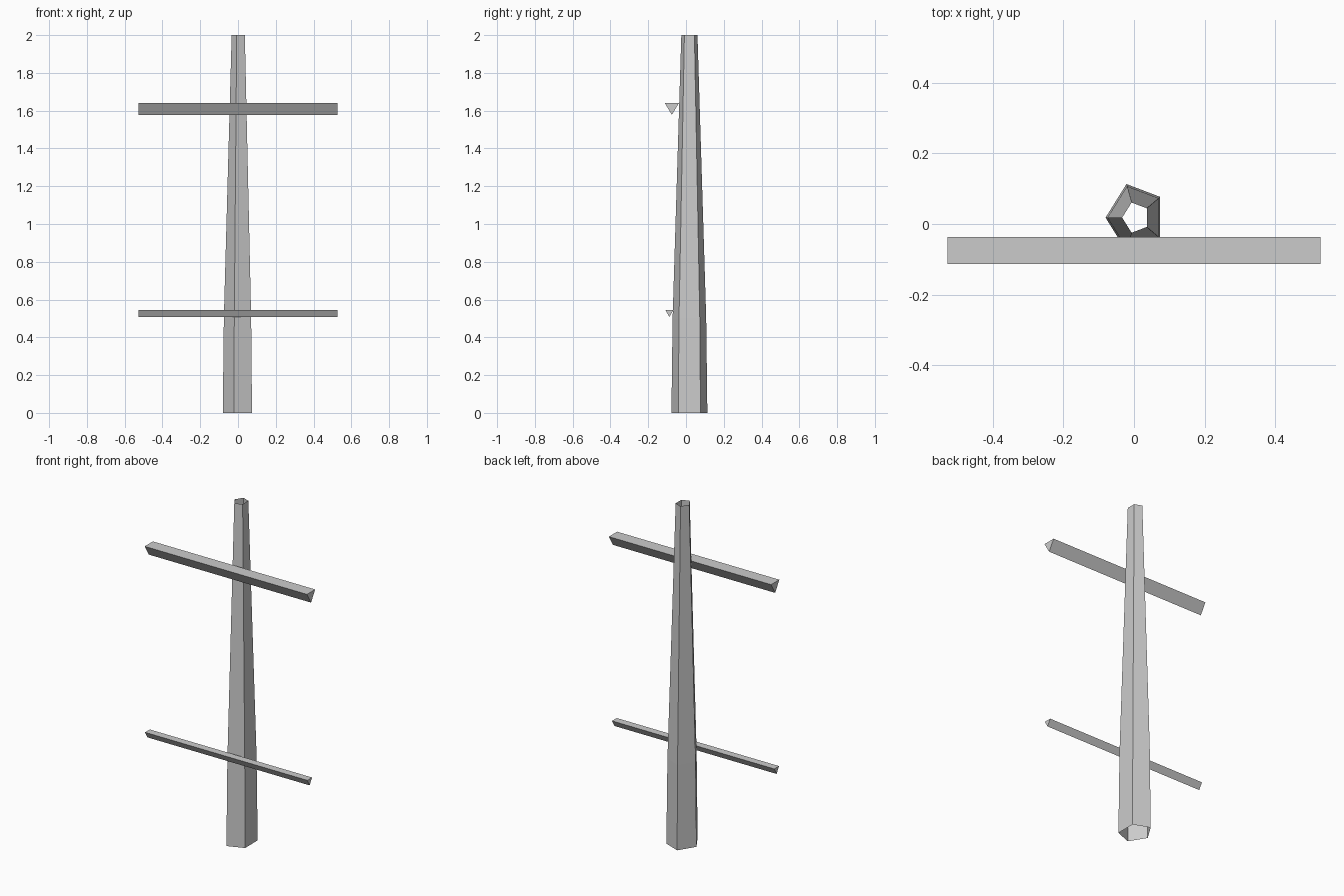
import bpy, bmesh
from math import cos, sin, radians

if "Cube" in bpy.data.objects:
    bpy.data.objects.remove(bpy.data.objects["Cube"])


def loft(name, rings, capped):
    """Join matching rings of points into a flat-shaded tube."""
    bm = bmesh.new()
    loops = [[bm.verts.new(p) for p in ring] for ring in rings]
    for a, b in zip(loops, loops[1:]):
        n = len(a)
        for i in range(n):
            j = (i + 1) % n
            bm.faces.new((a[i], a[j], b[j], b[i]))
    if capped:
        bm.faces.new(loops[0][::-1])
        bm.faces.new(loops[-1])
        bmesh.ops.recalc_face_normals(bm, faces=bm.faces)
    mesh = bpy.data.meshes.new(name)
    bm.to_mesh(mesh)
    bm.free()
    obj = bpy.data.objects.new(name, mesh)
    bpy.context.collection.objects.link(obj)
    return obj


# Tapered five-sided post, open at both ends
def post_ring(z, rx, ry):
    angles = [radians(36 + 72 * i) for i in range(5)]
    return [(0.005 + rx * cos(a), 0.018 + ry * sin(a), z) for a in angles]


levels = [(0, 1.0), (0.5, 0.935), (2.0, 0.45)]
loft("post", [post_ring(z, 0.0855 * s, 0.1 * s) for z, s in levels], False)


# Triangular crossbars with the point facing down
def crossbar(name, y, half_width, bottom, top):
    rings = [[(x, y - half_width, top), (x, y, bottom), (x, y + half_width, top)]
             for x in (-0.528, 0.528)]
    loft(name, rings, True)


crossbar("upper_crossbar", -0.075, 0.038, 1.578, 1.641)
crossbar("lower_crossbar", -0.088, 0.022, 0.508, 0.546)
